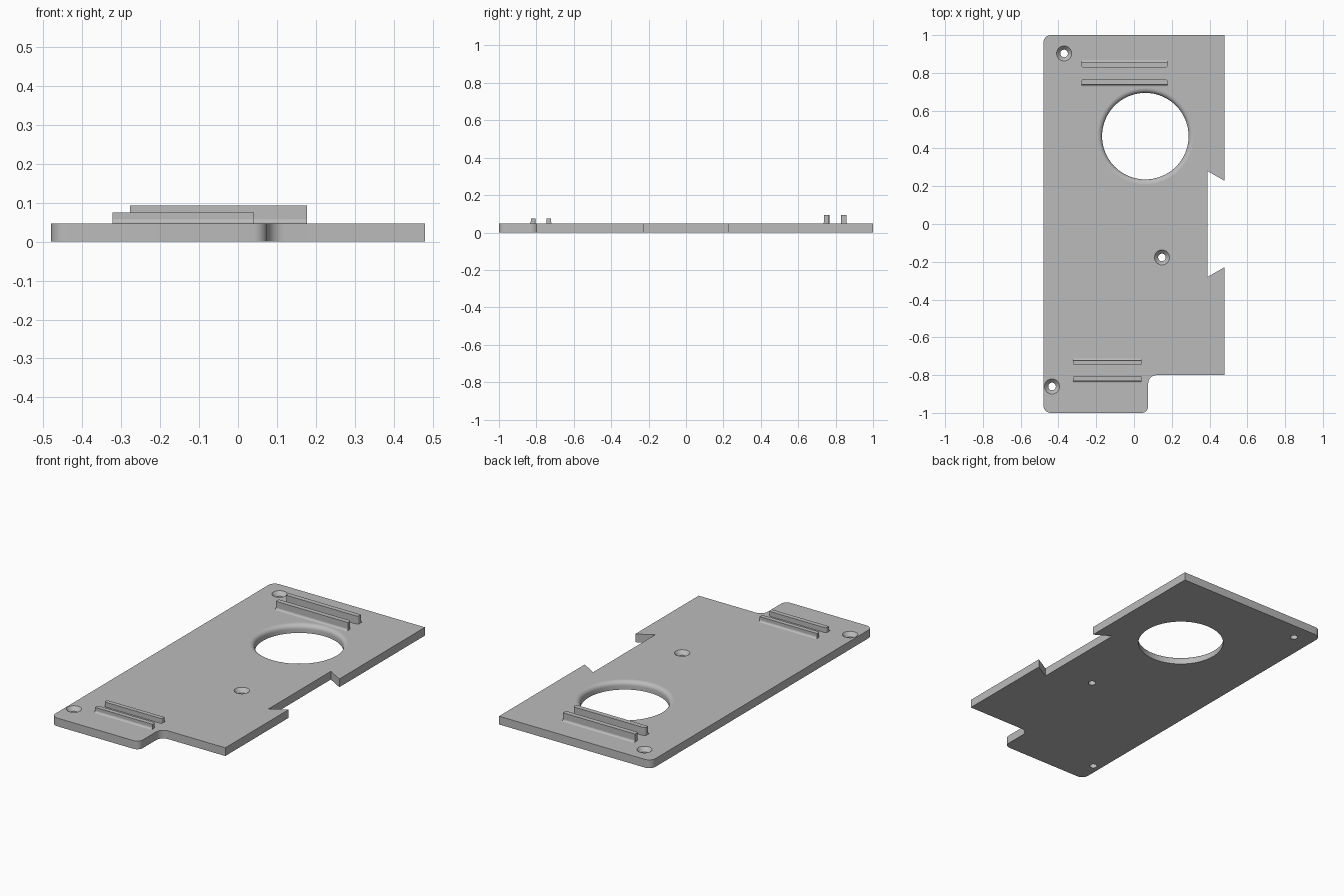
import bpy, bmesh, math
from mathutils import Vector

if "Cube" in bpy.data.objects:
    bpy.data.objects.remove(bpy.data.objects["Cube"])

T = 0.047  # plate thickness
grey = bpy.data.materials.new("mid grey")
grey.diffuse_color = (0.5, 0.5, 0.5, 1)
grey.use_nodes = True
grey.node_tree.nodes["Principled BSDF"].inputs["Base Color"].default_value = grey.diffuse_color


def new_object(name, bm):
    bmesh.ops.recalc_face_normals(bm, faces=bm.faces)
    me = bpy.data.meshes.new(name)
    bm.to_mesh(me)
    bm.free()
    me.materials.append(grey)
    ob = bpy.data.objects.new(name, me)
    bpy.context.collection.objects.link(ob)
    return ob


def smooth_curves(ob, angle=30):
    """Smooth the curved walls, keep horizontal faces and hard edges crisp."""
    bm = bmesh.new()
    bm.from_mesh(ob.data)
    for f in bm.faces:
        f.smooth = True
    for e in bm.edges:
        flat = any(abs(f.normal.z) > 0.9995 for f in e.link_faces)
        e.smooth = not flat and e.calc_face_angle(math.pi) < math.radians(angle)
    bm.to_mesh(ob.data)
    bm.free()


def rounded(corners, steps=8):
    """Outline from (x, y, radius) corners."""
    pts = []
    for i, (x, y, r) in enumerate(corners):
        p = Vector((x, y))
        if r == 0:
            pts.append(p)
            continue
        a = (Vector(corners[i - 1][:2]) - p).normalized()
        b = (Vector(corners[(i + 1) % len(corners)][:2]) - p).normalized()
        c = p + (a + b) * r  # right-angled corners
        for k in range(steps + 1):
            t = k / steps * math.pi / 2
            pts.append(c - b * r * math.cos(t) - a * r * math.sin(t))
    return pts


def prism(bm, pts, z0, z1):
    f = bm.faces.new([bm.verts.new((p[0], p[1], z0)) for p in pts])
    ext = bmesh.ops.extrude_face_region(bm, geom=[f])["geom"]
    bmesh.ops.translate(bm, vec=(0, 0, z1 - z0),
                        verts=[v for v in ext if isinstance(v, bmesh.types.BMVert)])


# Plate outline with the side notch and the front tab
outline = rounded([(-0.48, 1, 0.04), (-0.48, -1, 0.04), (0.075, -1, 0.035),
                   (0.075, -0.8, 0.045), (0.48, -0.8, 0), (0.48, -0.228, 0),
                   (0.39, -0.28, 0), (0.39, 0.28, 0), (0.48, 0.228, 0), (0.48, 1, 0)])
bm = bmesh.new()
prism(bm, outline, 0, T)
plate = new_object("base_plate", bm)


def drill(x, y, profile, n):
    """Cut a turned (radius, z) profile out of the plate."""
    bm = bmesh.new()
    rings = [[bm.verts.new((x + r * math.cos(2 * math.pi * k / n),
                            y + r * math.sin(2 * math.pi * k / n), z)) for k in range(n)]
             for r, z in profile]
    for a, b in zip(rings, rings[1:]):
        for k in range(n):
            bm.faces.new((a[k], a[(k + 1) % n], b[(k + 1) % n], b[k]))
    bm.faces.new(rings[0])
    bm.faces.new(rings[-1])
    cutter = new_object("hole_cutter", bm)
    mod = plate.modifiers.new("hole", "BOOLEAN")
    mod.operation, mod.solver, mod.object = "DIFFERENCE", "EXACT", cutter
    bpy.context.view_layer.update()
    me = bpy.data.meshes.new_from_object(
        plate.evaluated_get(bpy.context.evaluated_depsgraph_get()))
    plate.modifiers.clear()
    plate.data = me
    bpy.data.objects.remove(cutter)


# Large opening with a rounded upper lip
R, F = 0.229, 0.025
lip = [(R + F * (1 - math.cos(t)), T - F + F * math.sin(t))
       for t in (math.pi / 2 * k / 6 for k in range(7))]
drill(0.06, 0.465, [(R, -0.02)] + lip + [(R + F, T + 0.02)], 96)

# Countersunk screw holes
for x, y in ((-0.37, 0.903), (0.148, -0.177), (-0.434, -0.86)):
    drill(x, y, [(0.02, -0.02), (0.02, T - 0.022), (0.04, T), (0.04, T + 0.02)], 32)
smooth_curves(plate)


def rail(name, x0, x1, y_in, y_out, top):
    """Upright rail with rounded inner corners and a coved foot on its outer side."""
    s = 1 if y_out > y_in else -1
    r, cove = 0.01, 0.011
    bm = bmesh.new()
    prism(bm, rounded([(x0, y_out, 0), (x0, y_in, r), (x1, y_in, r), (x1, y_out, 0)], 5),
          T - 0.004, top)
    foot = [(y_out - s * 0.004, T - 0.002), (y_out + s * cove, T - 0.002)]
    foot += [(y_out + s * cove * (1 - math.sin(t)), T + cove * (1 - math.cos(t)))
             for t in (math.pi / 2 * k / 5 for k in range(6))]
    foot.append((y_out - s * 0.004, T + cove))
    f = bm.faces.new([bm.verts.new((x0, y, z)) for y, z in foot])
    ext = bmesh.ops.extrude_face_region(bm, geom=[f])["geom"]
    bmesh.ops.translate(bm, vec=(x1 - x0, 0, 0),
                        verts=[v for v in ext if isinstance(v, bmesh.types.BMVert)])
    smooth_curves(new_object(name, bm))


# Two pairs of rails: tall at the back, low at the front
rail("back_rail_inner", -0.278, 0.177, 0.766, 0.738, 0.093)
rail("back_rail_outer", -0.278, 0.177, 0.829, 0.857, 0.093)
rail("front_rail_inner", -0.322, 0.041, -0.747, -0.722, 0.075)
rail("front_rail_outer", -0.322, 0.041, -0.804, -0.830, 0.075)
